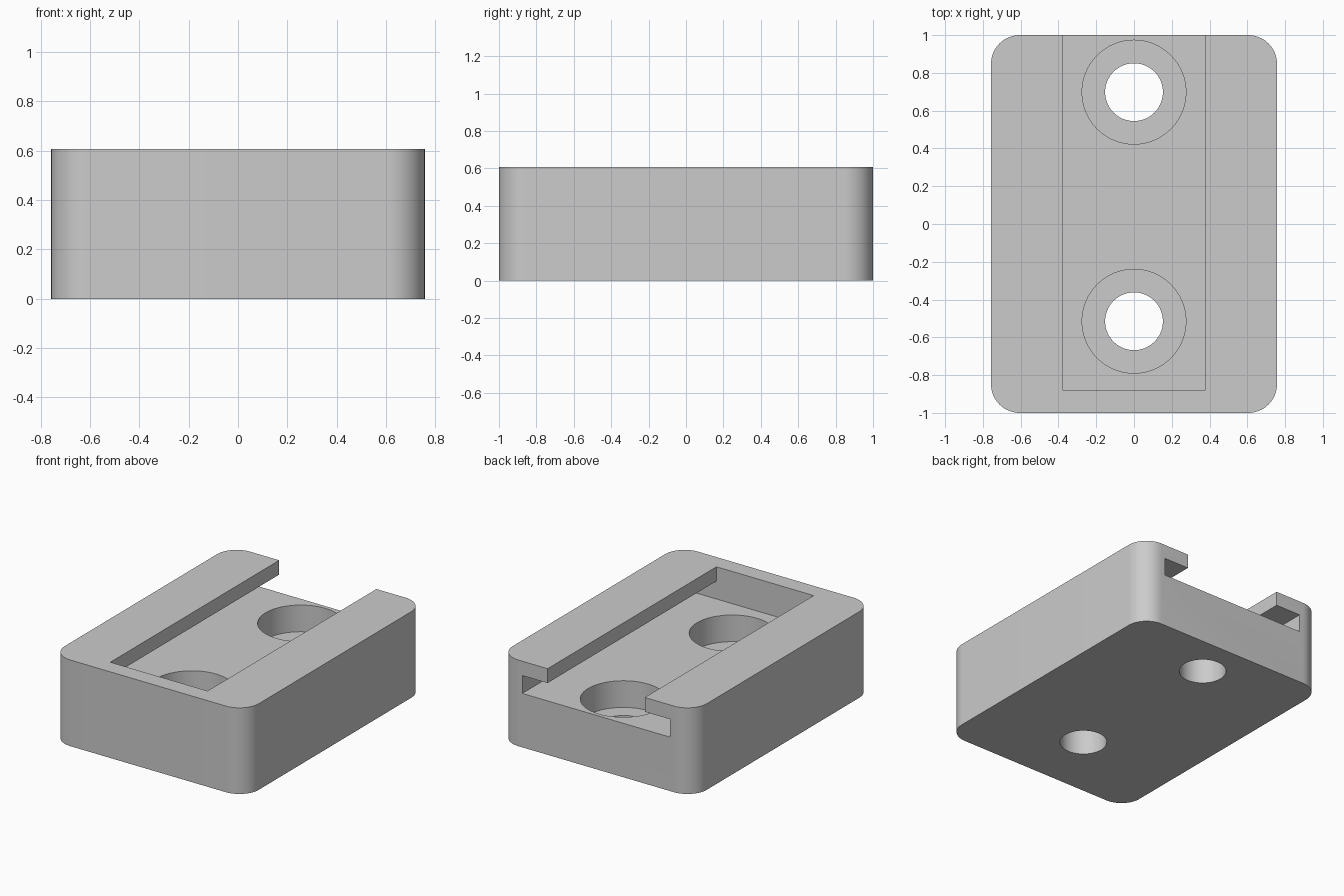
import bpy
import bmesh
from math import cos, sin, pi, radians
from mathutils import Vector

if "Cube" in bpy.data.objects:
    bpy.data.objects.remove(bpy.data.objects["Cube"], do_unlink=True)

HALF_W, HALF_L, HEIGHT, CORNER = 0.757, 1.0, 0.607, 0.152
FLOOR, LIP = 0.38, 0.506            # channel floor and underside of the lips
SLOT, UNDERCUT = 0.379, 0.576       # half widths of the T channel
FRONT_WALL = -0.88
HOLES = (0.698, -0.515)             # hole centres along y
HOLE_R, BORE_R, BORE_Z = 0.153, 0.275, 0.192

grey = bpy.data.materials.new("plain grey")
grey.use_nodes = True
colour = (0.6, 0.6, 0.6, 1)
grey.diffuse_color = colour
grey.node_tree.nodes["Principled BSDF"].inputs["Base Color"].default_value = colour


def prism(name, points, sweep):
    """Closed outline swept along a vector into a solid."""
    bm = bmesh.new()
    face = bm.faces.new([bm.verts.new(p) for p in points])
    swept = bmesh.ops.extrude_face_region(bm, geom=[face])["geom"]
    bmesh.ops.translate(bm, vec=Vector(sweep),
                        verts=[v for v in swept if isinstance(v, bmesh.types.BMVert)])
    bmesh.ops.recalc_face_normals(bm, faces=bm.faces)
    mesh = bpy.data.meshes.new(name)
    bm.to_mesh(mesh)
    bm.free()
    mesh.materials.append(grey)
    obj = bpy.data.objects.new(name, mesh)
    bpy.context.collection.objects.link(obj)
    return obj


def arc(cx, cy, z, radius, start, sweep, steps):
    return [(cx + radius * cos(start + sweep * i / steps),
             cy + radius * sin(start + sweep * i / steps), z) for i in range(steps)]


def cylinder(name, y, radius, bottom, top):
    return prism(name, arc(0, y, bottom, radius, 0, 2 * pi, 64), (0, 0, top - bottom))


# Block with rounded vertical corners
outline = []
for i, (sx, sy) in enumerate(((1, 1), (-1, 1), (-1, -1), (1, -1))):
    cx, cy = sx * (HALF_W - CORNER), sy * (HALF_L - CORNER)
    outline += arc(cx, cy, 0, CORNER, i * pi / 2, pi / 2, 16)
    end = (i + 1) * pi / 2
    outline.append((cx + CORNER * cos(end), cy + CORNER * sin(end), 0))
block = prism("mounting_block", outline, (0, 0, HEIGHT))

# T-shaped channel, open at the back and the top
half = [(UNDERCUT, FLOOR), (UNDERCUT, LIP), (SLOT, LIP), (SLOT, HEIGHT + 0.1)]
section = half + [(-x, z) for x, z in reversed(half)]
cutters = [prism("channel_cutter", [(x, FRONT_WALL, z) for x, z in section], (0, 2.2, 0))]

# Counterbored screw holes
for y in HOLES:
    cutters.append(cylinder("counterbore_cutter", y, BORE_R, BORE_Z, FLOOR + 0.06))
    cutters.append(cylinder("screw_hole_cutter", y, HOLE_R, -0.1, FLOOR + 0.03))

bpy.ops.object.select_all(action="DESELECT")
bpy.context.view_layer.objects.active = block
block.select_set(True)
for cutter in cutters:
    cutter.hide_render = True
    cut = block.modifiers.new("cut", "BOOLEAN")
    cut.operation = "DIFFERENCE"
    cut.solver = "EXACT"
    cut.object = cutter
    bpy.ops.object.modifier_apply(modifier=cut.name)
    bpy.data.objects.remove(cutter, do_unlink=True)

bpy.ops.object.shade_smooth_by_angle(angle=radians(30))
